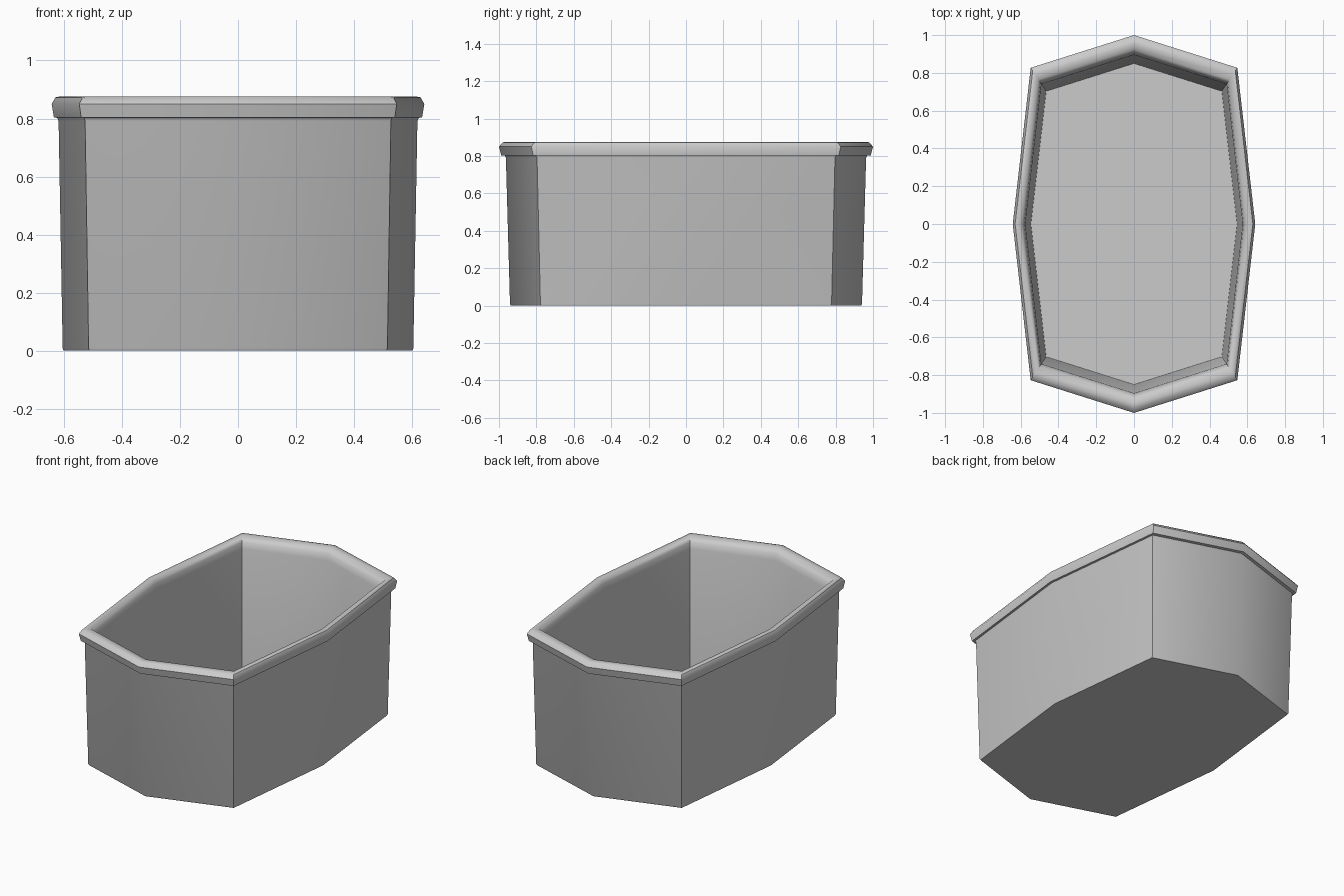
import bpy, bmesh, math

cube = bpy.data.objects.get("Cube")
if cube:
    bpy.data.objects.remove(cube, do_unlink=True)

# Plain grey material
grey = bpy.data.materials.new("plain_grey")
grey.use_nodes = True
colour = (0.6, 0.6, 0.6, 1)
grey.diffuse_color = colour
grey.node_tree.nodes["Principled BSDF"].inputs["Base Color"].default_value = colour

# Eight-sided plan, widest at the rim
outline = [(0, -1), (0.547, -0.827), (0.642, 0), (0.547, 0.827),
           (0, 1), (-0.547, 0.827), (-0.642, 0), (-0.547, -0.827)]

# Wall section as (plan scale, height): base edge, outer wall, rolled rim, inner wall
section = [(0.936, 0), (0.941, 0.008), (0.963, 0.79), (0.969, 0.802), (0.988, 0.804),
           (1, 0.85), (0.98, 0.873), (0.955, 0.876), (0.925, 0.87), (0.906, 0.848),
           (0.896, 0.81), (0.85, 0.05)]

bm = bmesh.new()
rings = [[bm.verts.new((x * s, y * s, z)) for x, y in outline] for s, z in section]
count = len(outline)
for low, high in zip(rings, rings[1:]):
    for i in range(count):
        j = (i + 1) % count
        bm.faces.new((low[i], low[j], high[j], high[i]))

# Underside and inside floor
bm.faces.new(rings[0][::-1])
bm.faces.new(rings[-1])
bmesh.ops.recalc_face_normals(bm, faces=bm.faces)

mesh = bpy.data.meshes.new("tub")
bm.to_mesh(mesh)
bm.free()
mesh.materials.append(grey)
tub = bpy.data.objects.new("tub", mesh)
bpy.context.collection.objects.link(tub)

# Crisp corners, soft ends and rim
bpy.ops.object.select_all(action="DESELECT")
tub.select_set(True)
bpy.context.view_layer.objects.active = tub
bpy.ops.object.shade_smooth_by_angle(angle=math.radians(50))
